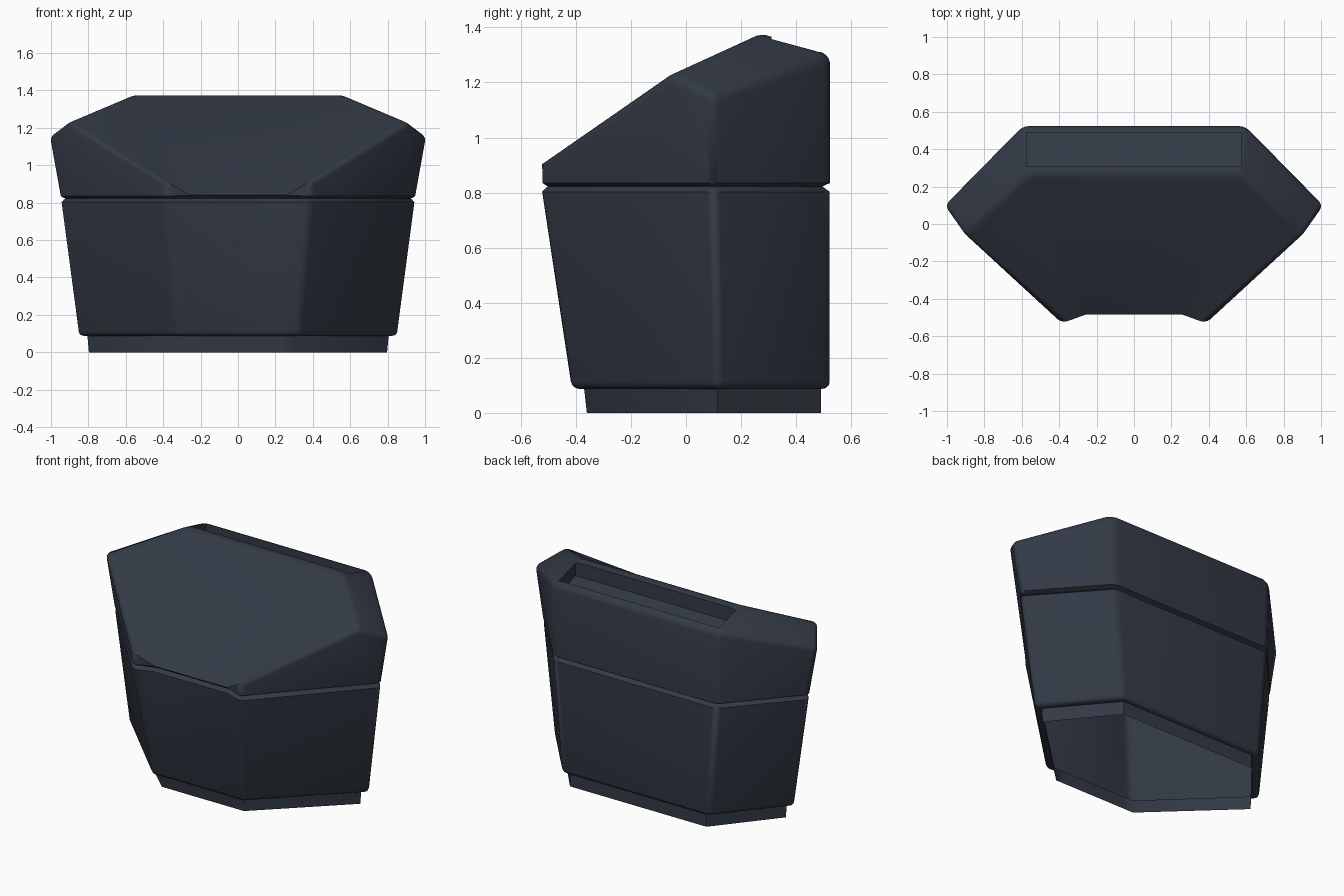
import bpy, bmesh, math

if "Cube" in bpy.data.objects:
    bpy.data.objects.remove(bpy.data.objects["Cube"])

slate = bpy.data.materials.new("dark_slate")
slate.diffuse_color = (0.033, 0.042, 0.06, 1)
slate.use_nodes = True
slate.node_tree.nodes["Principled BSDF"].inputs["Base Color"].default_value = slate.diffuse_color


def mirror_ring(half, z):
    """Closed loop from right-half points listed back to front."""
    return [(x, y, z) for x, y in half] + [(-x, y, z) for x, y in reversed(half)]


def finish(name, bm):
    bmesh.ops.remove_doubles(bm, verts=bm.verts, dist=0.0005)
    bmesh.ops.recalc_face_normals(bm, faces=bm.faces)
    me = bpy.data.meshes.new(name)
    bm.to_mesh(me)
    bm.free()
    ob = bpy.data.objects.new(name, me)
    bpy.context.collection.objects.link(ob)
    me.materials.append(slate)
    return ob


def smooth(ob, angle=50):
    bpy.ops.object.select_all(action='DESELECT')
    ob.select_set(True)
    bpy.context.view_layer.objects.active = ob
    bpy.ops.object.shade_smooth_by_angle(angle=math.radians(angle))


def loft(bm, rings):
    vs = [[bm.verts.new(p) for p in r] for r in rings]
    n = len(vs[0])
    for a, b in zip(vs, vs[1:]):
        for i in range(n):
            bm.faces.new((a[i], a[(i + 1) % n], b[(i + 1) % n], b[i]))
    return vs


def round_edges(bm, edges, width):
    bmesh.ops.bevel(bm, geom=edges, offset=width, offset_type='OFFSET',
                    segments=3, profile=0.5, affect='EDGES', clamp_overlap=True)


# Base: open hexagonal plinth
base_top = mirror_ring([(0.49, 0.49), (0.805, 0.115), (0.30, -0.37), (0.22, -0.37)], 0.088)
base_bottom = mirror_ring([(0.49, 0.49), (0.797, 0.115), (0.295, -0.36), (0.22, -0.36)], 0.0)
bm = bmesh.new()
loft(bm, [base_top, base_bottom])
smooth(finish("base_plinth", bm))

# Body: tapered shell, front panel slightly recessed between its corners at the top
bm = bmesh.new()
vs = loft(bm, [
    mirror_ring([(0.565, 0.49), (0.915, 0.10), (0.37, -0.495), (0.26, -0.46)], 0.826),
    mirror_ring([(0.58, 0.522), (0.955, 0.10), (0.385, -0.53), (0.26, -0.485)], 0.803),
    mirror_ring([(0.52, 0.522), (0.86, 0.115), (0.32, -0.415), (0.22, -0.41)], 0.085),
    base_top])
top, low = vs[1], vs[2]
verticals = [{low[i], top[i]} for i in (0, 1, 2, 5, 6, 7)]
round_edges(bm, [e for e in bm.edges if set(e.verts) in verticals
                 or all(v in low for v in e.verts)], 0.028)
smooth(finish("body", bm))

# Lid: slanted front panel, side chamfers and sloping rear deck
half = {
    "back_in": (0.565, 0.49, 0.82), "side_in": (0.915, 0.10, 0.82),
    "corner_in": (0.37, -0.495, 0.82), "mid_in": (0.26, -0.46, 0.82),
    "back": (0.585, 0.523, 0.835), "side": (0.96, 0.10, 0.835),
    "corner": (0.385, -0.53, 0.835), "mid": (0.26, -0.485, 0.84),
    "side_top": (1.016, 0.10, 1.15), "back_top": (0.595, 0.523, 1.30),
    "front_top": (0.385, -0.53, 0.915), "shoulder": (0.91, -0.06, 1.228),
    "ridge": (0.56, 0.265, 1.38),
}
bm = bmesh.new()
R = {k: bm.verts.new(p) for k, p in half.items()}
L = {k: bm.verts.new((-p[0], p[1], p[2])) for k, p in half.items()}
for S in (R, L):
    for names in ("back_in side_in side back", "side_in corner_in corner side",
                  "corner_in mid_in mid corner",
                  "back side side_top back_top",
                  "side corner front_top shoulder side_top",
                  "corner mid front_top",
                  "side_top shoulder ridge back_top",
                  "ridge shoulder front_top mid"):
        bm.faces.new([S[n] for n in names.split()])
for a, b in (("back_in", "back"), ("back", "back_top"), ("back_top", "ridge"),
             ("ridge", "mid"), ("mid", "mid_in")):
    bm.faces.new((R[a], R[b], L[b], L[a]))
ring = ["back_in", "side_in", "corner_in", "mid_in"]
bm.faces.new([R[n] for n in ring] + [L[n] for n in reversed(ring)])
bmesh.ops.recalc_face_normals(bm, faces=bm.faces)
upper = {S[n] for S in (R, L)
         for n in ("side_top", "back_top", "front_top", "shoulder", "ridge")}
walls = {S[n] for S in (R, L) for n in ("back", "side", "corner")}
round_edges(bm, [e for e in bm.edges
                 if any(v in upper for v in e.verts)
                 and all(v in upper or v in walls for v in e.verts)], 0.03)
lid = finish("lid", bm)

# Slot recess: upright walls, floor parallel to the rear deck
bm = bmesh.new()
bmesh.ops.create_cube(bm, size=1)
for v in bm.verts:
    x, y, z = v.co
    v.co = (x * 1.15, 0.398 + y * 0.175, 1.34 + z * 0.18 - 0.3 * y * 0.175)
cutter = finish("slot_cutter", bm)
cutter.hide_render = True
mod = lid.modifiers.new("slot", 'BOOLEAN')
mod.operation = 'DIFFERENCE'
mod.solver = 'EXACT'
mod.object = cutter
bpy.context.view_layer.update()
bpy.context.view_layer.objects.active = lid
bpy.ops.object.modifier_apply(modifier="slot")
bpy.data.objects.remove(cutter)

# Open the lid underside so the whole shell is hollow
bm = bmesh.new()
bm.from_mesh(lid.data)
cap = [f for f in bm.faces if all(v.co.z < 0.825 for v in f.verts)]
bmesh.ops.delete(bm, geom=cap, context='FACES')
bm.to_mesh(lid.data)
bm.free()
smooth(lid)
